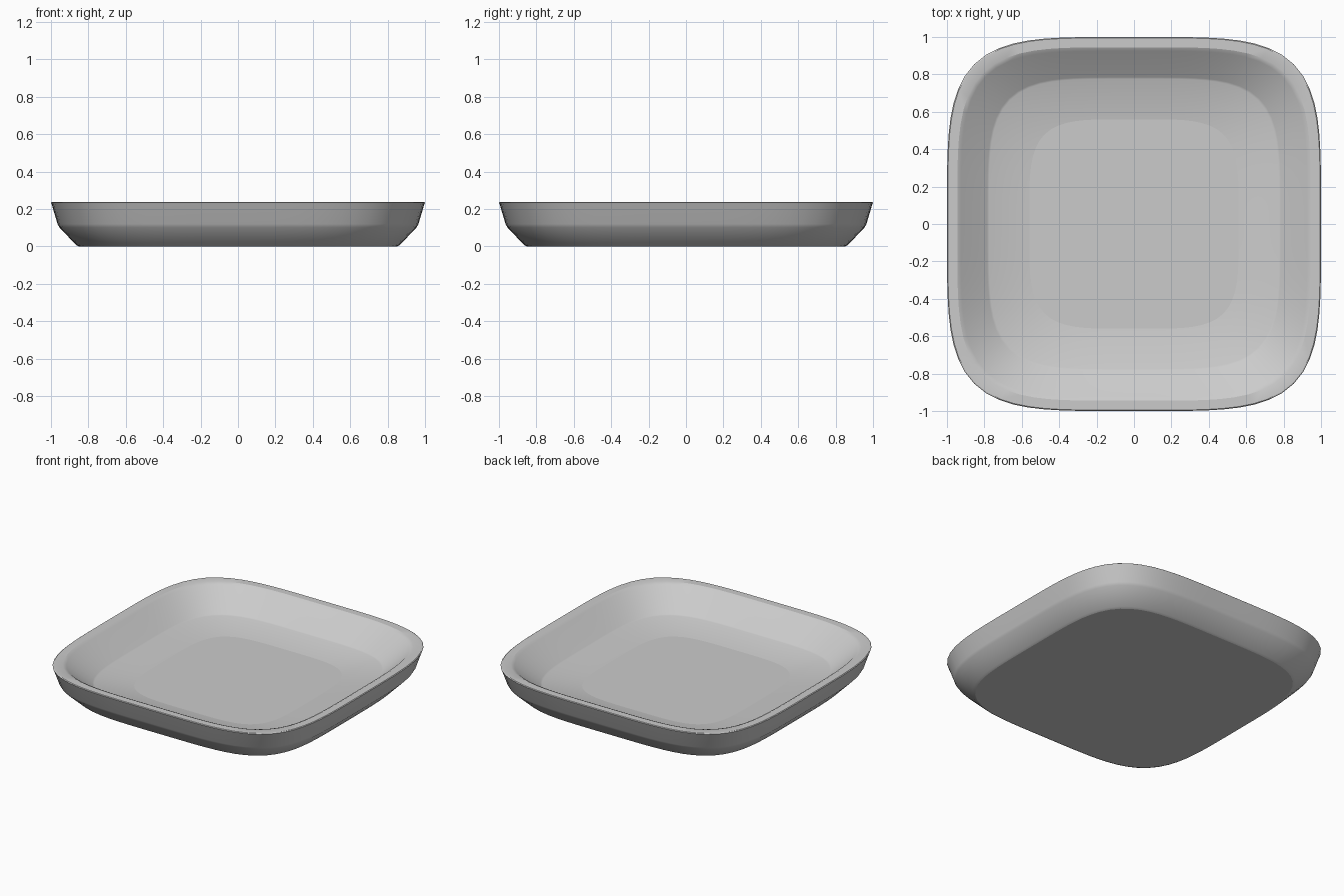
import bpy, bmesh, math

cube = bpy.data.objects.get("Cube")
if cube:
    bpy.data.objects.remove(cube, do_unlink=True)

SIDES = 96      # points around the outline
POWER = 4.4     # squareness of the rounded outline


def material(name, rgb):
    mat = bpy.data.materials.new(name)
    mat.use_nodes = True
    mat.diffuse_color = (*rgb, 1)
    mat.node_tree.nodes["Principled BSDF"].inputs["Base Color"].default_value = (*rgb, 1)
    return mat


def outline(radius, z):
    """Rounded-square ring of the given half width."""
    points = []
    for i in range(SIDES):
        a = 2 * math.pi * i / SIDES
        c, s = math.cos(a), math.sin(a)
        r = radius / (abs(c) ** POWER + abs(s) ** POWER) ** (1 / POWER)
        points.append((r * c, r * s, z))
    return points


# Half width and height, from the underside, over the rim, to the inner floor
profile = [
    (0.85, 0.0), (0.865, 0.007),        # foot
    (0.955, 0.102), (0.965, 0.12),      # chamfer into the outer wall
    (0.997, 0.228), (1.0, 0.234), (0.995, 0.238),   # outer lip
    (0.945, 0.238), (0.925, 0.228),     # inner lip
    (0.785, 0.094), (0.775, 0.09),      # inner wall
    (0.56, 0.06),                       # sloping floor border
]

# Tray: rings bridged along the profile, closed below and in the middle
bm = bmesh.new()
rings = [[bm.verts.new(p) for p in outline(r, z)] for r, z in profile]
for low, high in zip(rings, rings[1:]):
    for i in range(SIDES):
        j = (i + 1) % SIDES
        bm.faces.new((low[i], low[j], high[j], high[i]))
bm.faces.new(list(reversed(rings[0])))
bm.faces.new(rings[-1])
bmesh.ops.recalc_face_normals(bm, faces=bm.faces)

mesh = bpy.data.meshes.new("square_tray")
bm.to_mesh(mesh)
bm.free()
tray = bpy.data.objects.new("square_tray", mesh)
bpy.context.collection.objects.link(tray)
mesh.materials.append(material("light_grey", (0.6, 0.6, 0.6)))

# Smooth walls with crisp floor and foot edges
bpy.ops.object.select_all(action="DESELECT")
tray.select_set(True)
bpy.context.view_layer.objects.active = tray
bpy.ops.object.shade_smooth_by_angle(angle=math.radians(24))
for poly in mesh.polygons:
    if len(poly.vertices) > 4:
        poly.use_smooth = False
